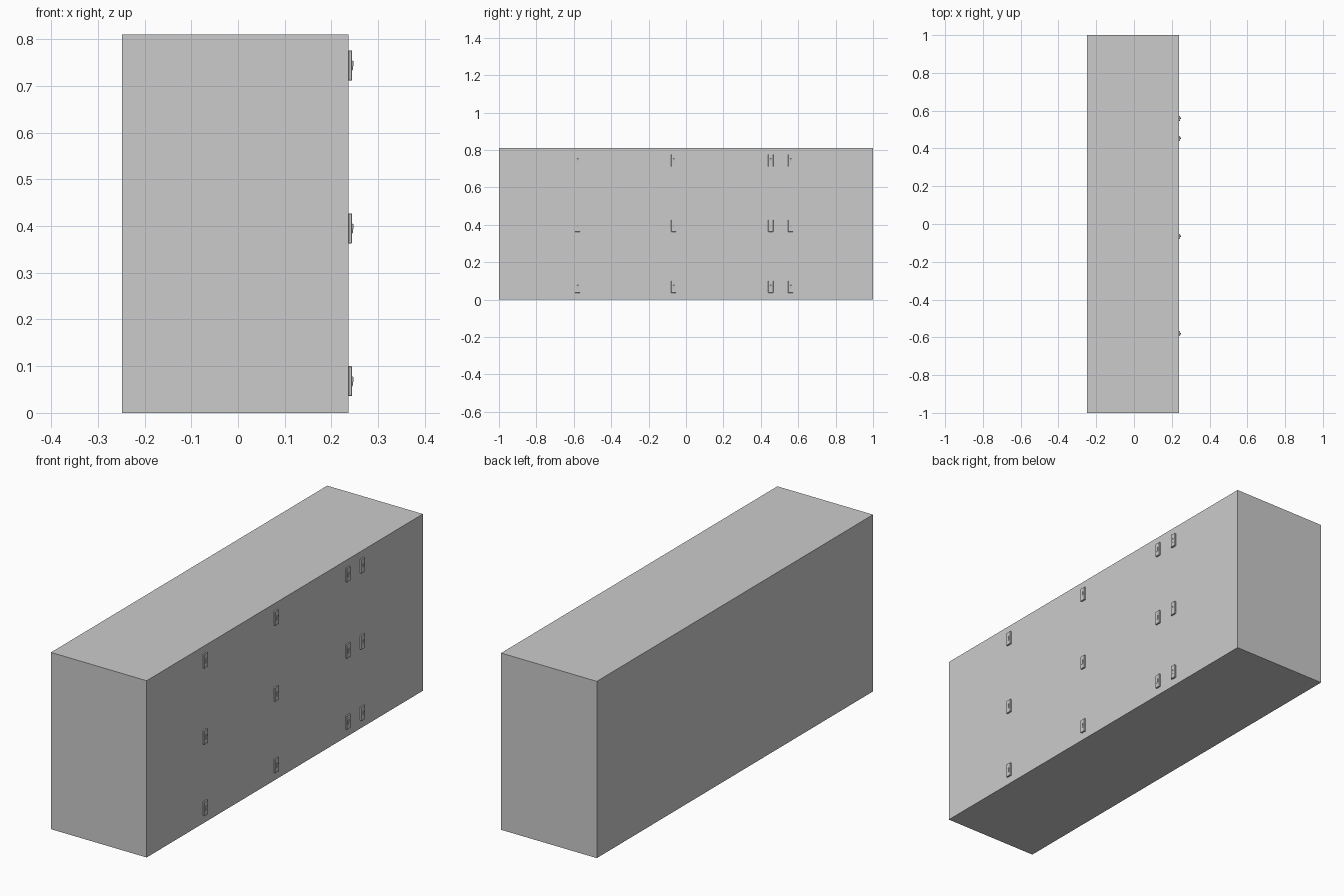
import bpy, bmesh
from mathutils import Matrix

if "Cube" in bpy.data.objects:
    bpy.data.objects.remove(bpy.data.objects["Cube"])


def box(name, lo, hi):
    bm = bmesh.new()
    size = [b - a for a, b in zip(lo, hi)]
    mid = [(a + b) / 2 for a, b in zip(lo, hi)]
    bmesh.ops.create_cube(bm, size=1, matrix=Matrix.Translation(mid) @ Matrix.Diagonal((*size, 1)))
    return finish(name, bm)


def finish(name, bm):
    mesh = bpy.data.meshes.new(name)
    bm.to_mesh(mesh)
    bm.free()
    ob = bpy.data.objects.new(name, mesh)
    bpy.context.collection.objects.link(ob)
    return ob


def wedge(name, profile, y, width):
    # extrude an (x, z) profile along y
    bm = bmesh.new()
    face = bm.faces.new([bm.verts.new((px, y - width / 2, pz)) for px, pz in profile])
    ext = bmesh.ops.extrude_face_region(bm, geom=[face])
    verts = [g for g in ext["geom"] if isinstance(g, bmesh.types.BMVert)]
    bmesh.ops.translate(bm, verts=verts, vec=(0, width, 0))
    bmesh.ops.recalc_face_normals(bm, faces=bm.faces)
    return finish(name, bm)


WALL = 0.237   # x of the wall face carrying the switches
FACE = 0.2445  # x of the switch plate front

# Main block, with the internal divider at mid length
box("main_block", (-0.248, -1, 0), (WALL, 1, 0.81))
box("inner_divider", (-0.246, -0.0005, 0.002), (WALL - 0.002, 0.0005, 0.808))

# Grid of small switches: four columns, three rows
for y in (0.559, 0.453, -0.066, -0.58):
    for z in (0.068, 0.395, 0.744):
        plate = box("switch_plate", (WALL - 0.001, y - 0.0135, z - 0.032),
                    (FACE, y + 0.0135, z + 0.032))
        bev = plate.modifiers.new("edge", 'BEVEL')
        bev.width = 0.0012
        bev.segments = 1
        wedge("switch_toggle", [(FACE - 0.001, z - 0.011), (FACE + 0.001, z - 0.011),
                                (FACE + 0.0033, z + 0.006), (FACE + 0.0025, z + 0.009),
                                (FACE - 0.001, z + 0.011)], y, 0.008)
